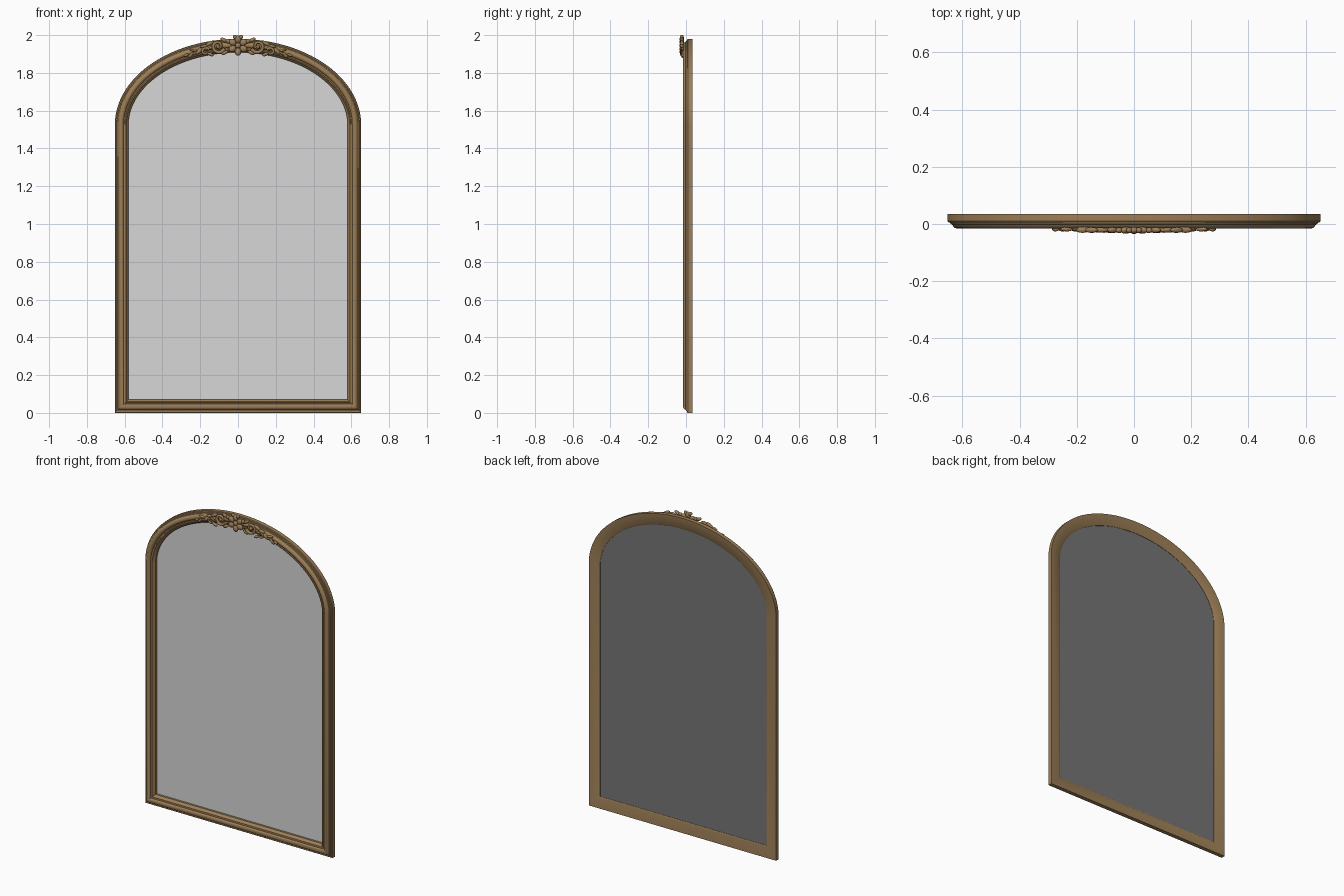
import bpy, bmesh, math
from mathutils import Matrix

if "Cube" in bpy.data.objects:
    bpy.data.objects.remove(bpy.data.objects["Cube"])

A, B, SPRING = 0.652, 0.455, 1.525      # arch half-width, rise, spring height


def material(name, rgb):
    m = bpy.data.materials.new(name)
    m.diffuse_color = (*rgb, 1)
    m.use_nodes = True
    m.node_tree.nodes["Principled BSDF"].inputs["Base Color"].default_value = m.diffuse_color
    return m


GOLD = material("antique gold", (0.335, 0.21, 0.094))
GLASS = material("mirror silver", (0.68, 0.68, 0.68))
BACKING = material("dark backing", (0.18, 0.18, 0.18))


def smooth(ob, angle=35):
    bpy.ops.object.select_all(action='DESELECT')
    ob.select_set(True)
    bpy.context.view_layer.objects.active = ob
    bpy.ops.object.shade_smooth_by_angle(angle=math.radians(angle))


def add(name, bm, mat, angle=35):
    me = bpy.data.meshes.new(name)
    bm.to_mesh(me)
    bm.free()
    me.materials.append(mat)
    ob = bpy.data.objects.new(name, me)
    bpy.context.collection.objects.link(ob)
    smooth(ob, angle)
    return ob


def outline():
    """Outer path as (x, z, inward x, inward z), anticlockwise from the front."""
    pts = [(-A, 0, 1, 1), (A, 0, -1, 1)]
    n = 64
    for i in range(n + 1):
        t = math.pi * i / n
        c, s = math.cos(t), math.sin(t)
        nx, nz = c / A, s / B
        k = math.hypot(nx, nz)
        pts.append((A * c, SPRING + B * s, -nx / k, -nz / k))
    return pts


PATH = outline()

# Moulded frame: profile (inward distance, y) swept round the outline
profile = [(0, 0.035), (0, 0.010), (0.003, 0.006), (0.009, 0.005), (0.011, 0.000),
           (0.016, -0.002), (0.020, -0.009), (0.026, -0.014), (0.033, -0.016),
           (0.040, -0.014), (0.045, -0.009), (0.047, -0.004), (0.053, -0.004),
           (0.055, -0.008), (0.060, -0.008), (0.063, -0.003), (0.069, 0.006),
           (0.072, 0.008), (0.072, 0.026), (0.066, 0.030)]
bm = bmesh.new()
rings = [[bm.verts.new((x + nx * d, y, z + nz * d)) for d, y in profile]
         for x, z, nx, nz in PATH]
for i, r in enumerate(rings):
    q = rings[(i + 1) % len(rings)]
    for j in range(len(profile)):
        k = (j + 1) % len(profile)
        bm.faces.new((r[j], q[j], q[k], r[k]))
bmesh.ops.recalc_face_normals(bm, faces=bm.faces)
add("frame", bm, GOLD)

# Mirror pane facing forward, dark backing behind it
for name, y, mat, step in (("mirror_pane", 0.021, GLASS, 1), ("backing_panel", 0.024, BACKING, -1)):
    bm = bmesh.new()
    bm.faces.new([bm.verts.new((x + nx * 0.071, y, z + nz * 0.071))
                  for x, z, nx, nz in PATH[::step]])
    add(name, bm, mat)


def arch_z(x, off=0.0):
    """Height of the frame's centre line at x."""
    return SPRING + 0.417 * math.sqrt(1 - (x / 0.615) ** 2) + off


def blob(bm, x, z, length, width, angle, y=-0.02, depth=0.012):
    """Flattened oval leaf or bead."""
    m = (Matrix.Translation((x, y, z)) @ Matrix.Rotation(-angle, 4, 'Y')
         @ Matrix.Diagonal((length, depth, width, 1)))
    bmesh.ops.create_uvsphere(bm, u_segments=14, v_segments=8, radius=1, matrix=m)


def tube(name, pts, y=-0.021):
    """Tapered stem through (x, z, radius) points."""
    cu = bpy.data.curves.new(name, 'CURVE')
    cu.dimensions = '3D'
    cu.bevel_depth = 1
    cu.bevel_resolution = 2
    cu.use_fill_caps = True
    sp = cu.splines.new('POLY')
    sp.points.add(len(pts) - 1)
    for p, (x, z, r) in zip(sp.points, pts):
        p.co = (x, y, z, 1)
        p.radius = r
    ob = bpy.data.objects.new(name, cu)
    bpy.context.collection.objects.link(ob)
    bpy.ops.object.select_all(action='DESELECT')
    ob.select_set(True)
    bpy.context.view_layer.objects.active = ob
    bpy.ops.object.convert(target='MESH')
    ob = bpy.context.object
    ob.data.materials.append(GOLD)
    smooth(ob, 50)


def spiral(cx, cz, r0, r1, a0, a1, w0, w1, s, n=32):
    out = []
    for i in range(n + 1):
        t = i / n
        a, r = a0 + (a1 - a0) * t, r0 + (r1 - r0) * t
        out.append((s * (cx + r * math.cos(a)), cz + r * math.sin(a), w0 + (w1 - w0) * t))
    return out


# Central rosette of petals round a bead
bm = bmesh.new()
for i in range(6):
    a = math.pi / 2 + i * math.pi / 3
    blob(bm, 0.034 * math.cos(a), 1.945 + 0.034 * math.sin(a), 0.021, 0.017, a, -0.022, 0.012)
blob(bm, 0, 1.945, 0.015, 0.015, 0, -0.024, 0.011)
for s in (1, -1):
    blob(bm, s * 0.016, 1.990, 0.013, 0.010, s * 0.8, -0.022, 0.01)
    blob(bm, s * 0.052, 1.968, 0.014, 0.012, s * 0.5, -0.022, 0.01)
add("crest_rosette", bm, GOLD, 60)

for s, side in ((1, "right"), (-1, "left")):
    # Scrolls beside the rosette
    tube("large_scroll_" + side, spiral(0.105, 1.941, 0.036, 0.008, -2.8, 5.2, 0.010, 0.006, s))
    tube("small_scroll_" + side, spiral(0.172, 1.912, 0.022, 0.006, 2.6, -4.0, 0.008, 0.005, s, 24))
    # Stem running out along the arch
    n = 16
    tube("crest_stem_" + side, [(s * (0.14 + 0.145 * i / n),
         arch_z(0.14 + 0.145 * i / n, 0.012 * math.sin(i / n * 2 * math.pi)),
         0.009 - 0.005 * i / n) for i in range(n + 1)], -0.016)
    # Leaves and beads
    bm = bmesh.new()
    for x, off, ln, w, ang in ((0.075, 0.035, 0.020, 0.010, 0.5), (0.070, -0.032, 0.020, 0.010, -0.5),
                               (0.150, 0.026, 0.026, 0.010, -0.5), (0.180, 0.018, 0.024, 0.008, -0.2),
                               (0.145, -0.032, 0.018, 0.009, 0.4), (0.205, -0.004, 0.024, 0.009, -0.7),
                               (0.235, 0.010, 0.022, 0.007, 0.1), (0.250, -0.012, 0.022, 0.007, -0.8),
                               (0.275, -0.004, 0.014, 0.007, -0.5), (0.105, 0.002, 0.010, 0.010, 0)):
        blob(bm, s * x, arch_z(x, off), ln, w, s * ang, -0.018 if x > 0.19 else -0.021,
             0.008 if x > 0.19 else 0.010)
    add("crest_leaves_" + side, bm, GOLD, 60)
